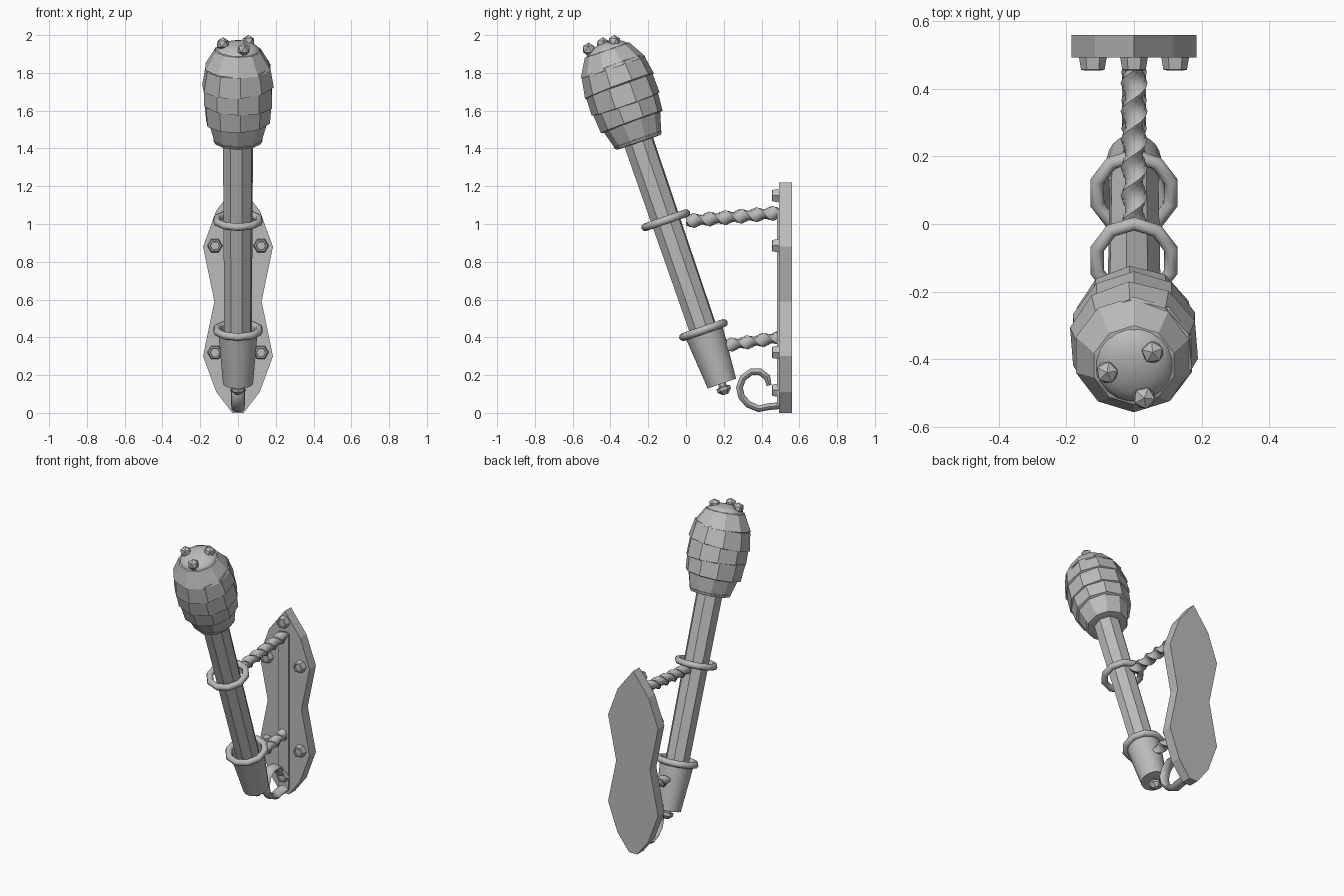
import bpy, bmesh, math
from mathutils import Matrix, Vector

cube = bpy.data.objects.get("Cube")
if cube:
    bpy.data.objects.remove(cube, do_unlink=True)

grey = bpy.data.materials.new("plain_grey")
grey.use_nodes = True
GREY = (0.5, 0.5, 0.5, 1)
grey.diffuse_color = GREY
grey.node_tree.nodes["Principled BSDF"].inputs["Base Color"].default_value = GREY

# Leaning frame shared by all torch parts: local z runs along the handle
LEAN = Matrix.Translation((0, 0.19, 0.155)) @ Matrix.Rotation(math.radians(19), 4, 'X')


def finish(name, bm, matrix=None, smooth=0):
    """Turn a bmesh into a coloured object, smooth below the given angle."""
    bmesh.ops.recalc_face_normals(bm, faces=bm.faces)
    if matrix:
        bm.transform(matrix)
    mesh = bpy.data.meshes.new(name)
    bm.to_mesh(mesh)
    bm.free()
    mesh.materials.append(grey)
    obj = bpy.data.objects.new(name, mesh)
    bpy.context.collection.objects.link(obj)
    if smooth:
        bpy.ops.object.select_all(action='DESELECT')
        obj.select_set(True)
        bpy.context.view_layer.objects.active = obj
        bpy.ops.object.shade_smooth_by_angle(angle=math.radians(smooth))
    return obj


def bridge(bm, rings, closed=False):
    """Join rings of vertices with quads; cap the ends unless closed."""
    pairs = list(zip(rings, rings[1:]))
    if closed:
        pairs.append((rings[-1], rings[0]))
    for a, b in pairs:
        for i in range(len(a)):
            j = (i + 1) % len(a)
            bm.faces.new((a[i], a[j], b[j], b[i]))
    if not closed:
        bm.faces.new(rings[0])
        bm.faces.new(rings[-1])


def lathe(name, profile, sides, matrix=LEAN, smooth=0, turn=0.5, tilt=(0, 0)):
    """Turn (radius, height) points around local z; tilt skews the heights."""
    bm = bmesh.new()
    rings = []
    for r, z in profile:
        ring = []
        for i in range(sides):
            a = (i + turn) * math.tau / sides
            x, y = r * math.cos(a), r * math.sin(a)
            ring.append(bm.verts.new((x, y, z + tilt[0] * x + tilt[1] * y)))
        rings.append(ring)
    bridge(bm, rings)
    return finish(name, bm, matrix, smooth)


def sweep(name, path, wide, thick, sides=10, turns=0, taper=1):
    """Sweep an oval along a path in the (y, z) plane, optionally twisted."""
    pts = [Vector((0, y, z)) for y, z in path]
    bm = bmesh.new()
    rings = []
    last = len(pts) - 1
    for k, p in enumerate(pts):
        tangent = (pts[min(k + 1, last)] - pts[max(k - 1, 0)]).normalized()
        side = Vector((1, 0, 0))
        up = tangent.cross(side)
        tw = turns * math.tau * k / last
        s = taper if k == last else 1
        ring = []
        for i in range(sides):
            a = i * math.tau / sides
            u, v = s * wide * math.cos(a), s * thick * math.sin(a)
            u, v = u * math.cos(tw) - v * math.sin(tw), u * math.sin(tw) + v * math.cos(tw)
            ring.append(bm.verts.new(p + side * u + up * v))
        rings.append(ring)
    bridge(bm, rings)
    return finish(name, bm, smooth=50)


def rope(name, start, end, radius, turns, steps):
    a, b = Vector(start), Vector(end)
    return sweep(name, [a.lerp(b, k / steps) for k in range(steps + 1)],
                 radius, radius * 0.68, 8, turns)


def torus(name, t, major=0.115, minor=0.021, segs=10, sides=8):
    bm = bmesh.new()
    rings = []
    for k in range(segs):
        a = (k + 0.5) * math.tau / segs
        ring = []
        for i in range(sides):
            b = i * math.tau / sides
            r = major + minor * math.cos(b)
            ring.append(bm.verts.new((r * math.cos(a), r * math.sin(a), t + minor * math.sin(b))))
        rings.append(ring)
    bridge(bm, rings, closed=True)
    return finish(name, bm, LEAN, 50)


# Wall plate: waisted outline, mirrored left to right and extruded
half = [(0.115, 1.07), (0.185, 0.88), (0.125, 0.59), (0.185, 0.3), (0.115, 0.11)]
outline = [(0, 1.22)] + half + [(0.03, 0)] + [(-0.03, 0)] + [(-x, z) for x, z in reversed(half)]
bm = bmesh.new()
bridge(bm, [[bm.verts.new((x, y, z)) for x, z in outline] for y in (0.493, 0.56)])
finish("wall_plate", bm)

# Thin strap running up the plate
bm = bmesh.new()
bmesh.ops.create_cube(bm, size=1, matrix=Matrix.Translation((0, 0.49, 0.56)) @ Matrix.Diagonal((0.075, 0.016, 1.04, 1)))
finish("plate_strap", bm)

# Hex bolts on the plate
bolts = [(0, 1.15), (0, 0.12)] + [(s * 0.122, z) for s in (-1, 1) for z in (0.885, 0.32)]
for n, (x, z) in enumerate(bolts):
    place = Matrix.Translation((x, 0.5, z)) @ Matrix.Rotation(math.pi / 2, 4, 'X')
    lathe(f"plate_bolt_{n + 1}", [(0.042, 0), (0.035, 0.043), (0.026, 0.045), (0.024, 0.036)],
          6, place, turn=0)

# Bottom hook
sweep("hook", [(0.51, 0.04), (0.44, 0.033), (0.385, 0.022), (0.33, 0.045), (0.294, 0.085),
               (0.283, 0.135), (0.302, 0.185), (0.345, 0.217), (0.392, 0.217),
               (0.43, 0.188), (0.44, 0.145)], 0.035, 0.019, taper=0.7)

# Twisted arms
rope("upper_arm", (0, 1.015), (0.5, 1.06), 0.04, 3, 36)
rope("lower_arm", (0.2, 0.355), (0.5, 0.4), 0.038, 1.8, 22)

# Holder cup, its rim and the upper ring
lathe("holder_cup", [(0.08, 0), (0.105, 0.3), (0.092, 0.3), (0.078, 0.12)], 24, smooth=30)
torus("cup_rim", 0.3)
torus("upper_ring", 0.915)
lathe("cup_finial", [(0.02, 0.01), (0.022, -0.015), (0.038, -0.02), (0.038, -0.038), (0.015, -0.06)], 6)

# Handle
lathe("handle", [(0.074, 0.03), (0.083, 1.4)], 8, turn=0.35)

# Wrapped head: overlapping bands, each slightly askew
bands = [(0.132, 0.162, 1.365, 1.475, 0, 0), (0.174, 0.183, 1.46, 1.575, 0.03, 0.02),
         (0.19, 0.187, 1.56, 1.675, -0.04, 0), (0.195, 0.176, 1.66, 1.775, 0.05, 0.03),
         (0.181, 0.124, 1.765, 1.868, -0.02, 0)]
for n, (low, high, t0, t1, tx, ty) in enumerate(bands):
    lathe(f"head_band_{n + 1}", [(low - 0.02, t0), (low, t0 + 0.006), (high, t1), (high - 0.02, t1 + 0.004)],
          10, turn=0.5 + 0.12 * (n % 2), tilt=(tx, ty))
lathe("head_base_rim", [(0.1, 1.35), (0.125, 1.352), (0.135, 1.37), (0.1, 1.38)], 10)

# Domed crown with three studs
dome = [(0.118 * math.cos(a), 1.855 + 0.055 * math.sin(a)) for a in (0, 0.3, 0.6, 0.9, 1.2, 1.5)]
lathe("crown", dome, 20, smooth=30)
for n, spot in enumerate([(0.055, -0.38, 1.965), (-0.08, -0.44, 1.953), (0.03, -0.515, 1.925)]):
    bm = bmesh.new()
    bmesh.ops.create_icosphere(bm, subdivisions=1, radius=0.036)
    finish(f"crown_stud_{n + 1}", bm, Matrix.Translation(spot) @ Matrix.Rotation(n + 0.4, 4, 'Z'))
    place = Matrix.Translation(spot) @ Matrix.Rotation(math.radians(19), 4, 'X')
    lathe(f"stud_stem_{n + 1}", [(0.022, -0.06), (0.02, 0)], 6, place)
